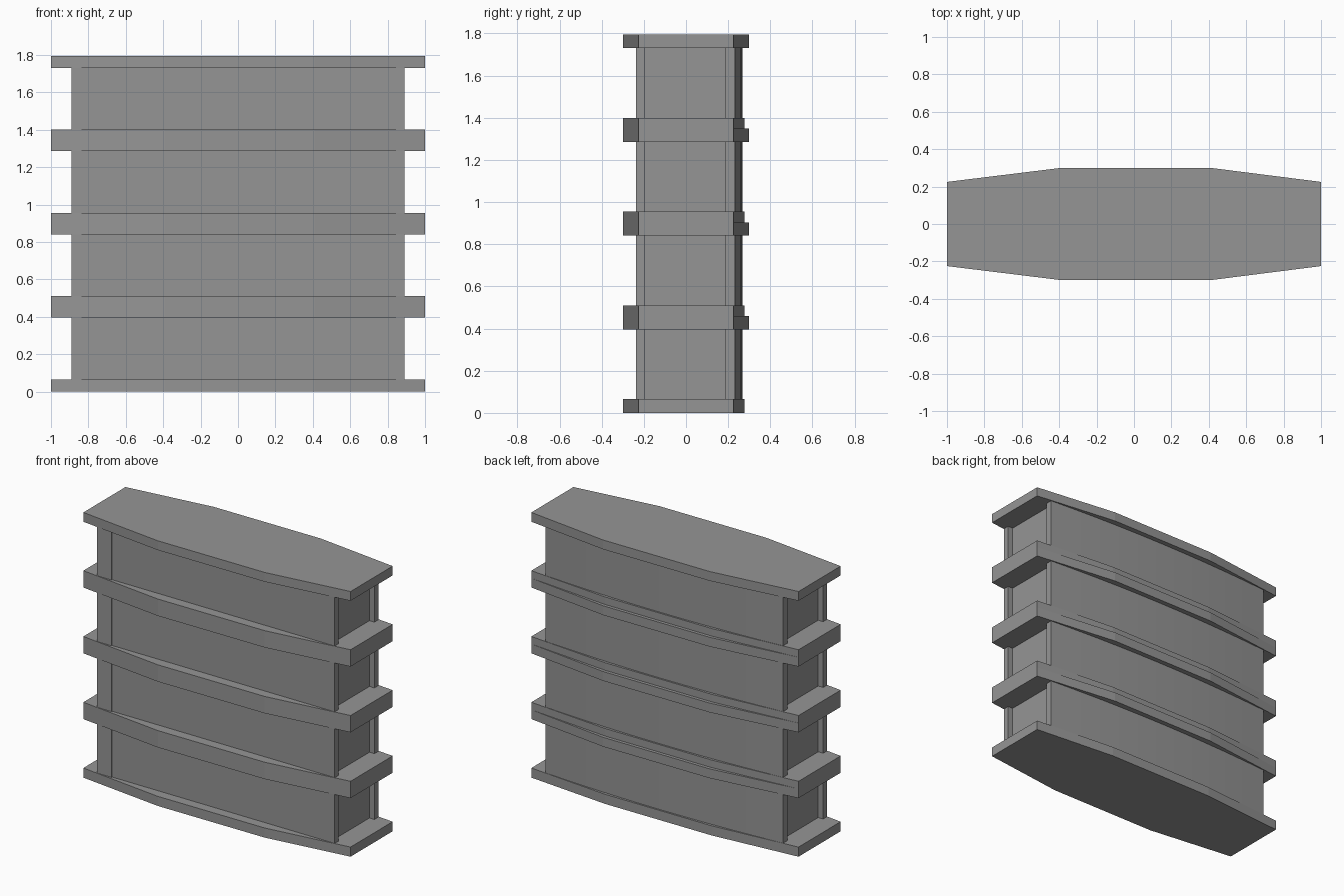
import bpy, bmesh, math

if "Cube" in bpy.data.objects:
    bpy.data.objects.remove(bpy.data.objects["Cube"])

PITCH = 0.445      # height step between stacked units
UNITS = 4

# dark grey finish
grey = bpy.data.materials.new("dark_grey")
grey.diffuse_color = (0.3, 0.3, 0.3, 1)
grey.use_nodes = True
grey.node_tree.nodes["Principled BSDF"].inputs["Base Color"].default_value = grey.diffuse_color


def prism(name, outline, z0, z1, smooth=False):
    """Extrude a plan outline (counter-clockwise) from z0 to z1."""
    bm = bmesh.new()
    low = [bm.verts.new((x, y, z0)) for x, y in outline]
    high = [bm.verts.new((x, y, z1)) for x, y in outline]
    n = len(outline)
    bm.faces.new(low[::-1])
    bm.faces.new(high)
    for i in range(n):
        j = (i + 1) % n
        bm.faces.new((low[i], low[j], high[j], high[i]))
    bmesh.ops.recalc_face_normals(bm, faces=bm.faces[:])
    mesh = bpy.data.meshes.new(name)
    bm.to_mesh(mesh)
    bm.free()
    mesh.materials.append(grey)
    ob = bpy.data.objects.new(name, mesh)
    bpy.context.scene.collection.objects.link(ob)
    if smooth:
        bpy.ops.object.select_all(action='DESELECT')
        ob.select_set(True)
        bpy.context.view_layer.objects.active = ob
        bpy.ops.object.shade_smooth_by_angle(angle=math.radians(30))
    return ob


def slab_outline(back):
    return [(-1, -0.225), (-0.39, -0.3), (0.41, -0.3), (1, -0.225),
            (1, 0.225), (0.41, back), (-0.39, back), (-1, 0.225)]


def rect(x0, x1, y0, y1):
    return [(x0, y0), (x1, y0), (x1, y1), (x0, y1)]


# front wall: flat, with one shallow step beside the left stile
front = [(-0.89, -0.237), (-0.78, -0.237), (-0.78, -0.231), (0.89, -0.237),
         (0.89, -0.195), (-0.89, -0.195)]

# back wall: gently bowed outwards
SEG = 10
xs = [0.89 - 1.78 * i / SEG for i in range(SEG + 1)]
bow = [(x, 0.267 - 0.034 * (x / 0.89) ** 2) for x in xs]
back = bow + [(x, y - 0.047) for x, y in reversed(bow)]

for k in range(UNITS):
    z = k * PITCH
    lo, hi = z + 0.065, z + 0.396
    # base and lid of the unit
    prism(f"base_slab_{k + 1}", slab_outline(0.278), z, lo)
    prism(f"top_slab_{k + 1}", slab_outline(0.3), hi, z + 0.459)
    # walls
    prism(f"front_wall_{k + 1}", front, lo, hi)
    prism(f"back_wall_{k + 1}", back, lo, hi, smooth=True)
    # recessed end panels
    for side, a, b in (("left", -0.853, -0.82), ("right", 0.82, 0.853)):
        prism(f"{side}_end_panel_{k + 1}", rect(a, b, -0.2, 0.195), lo, hi)
